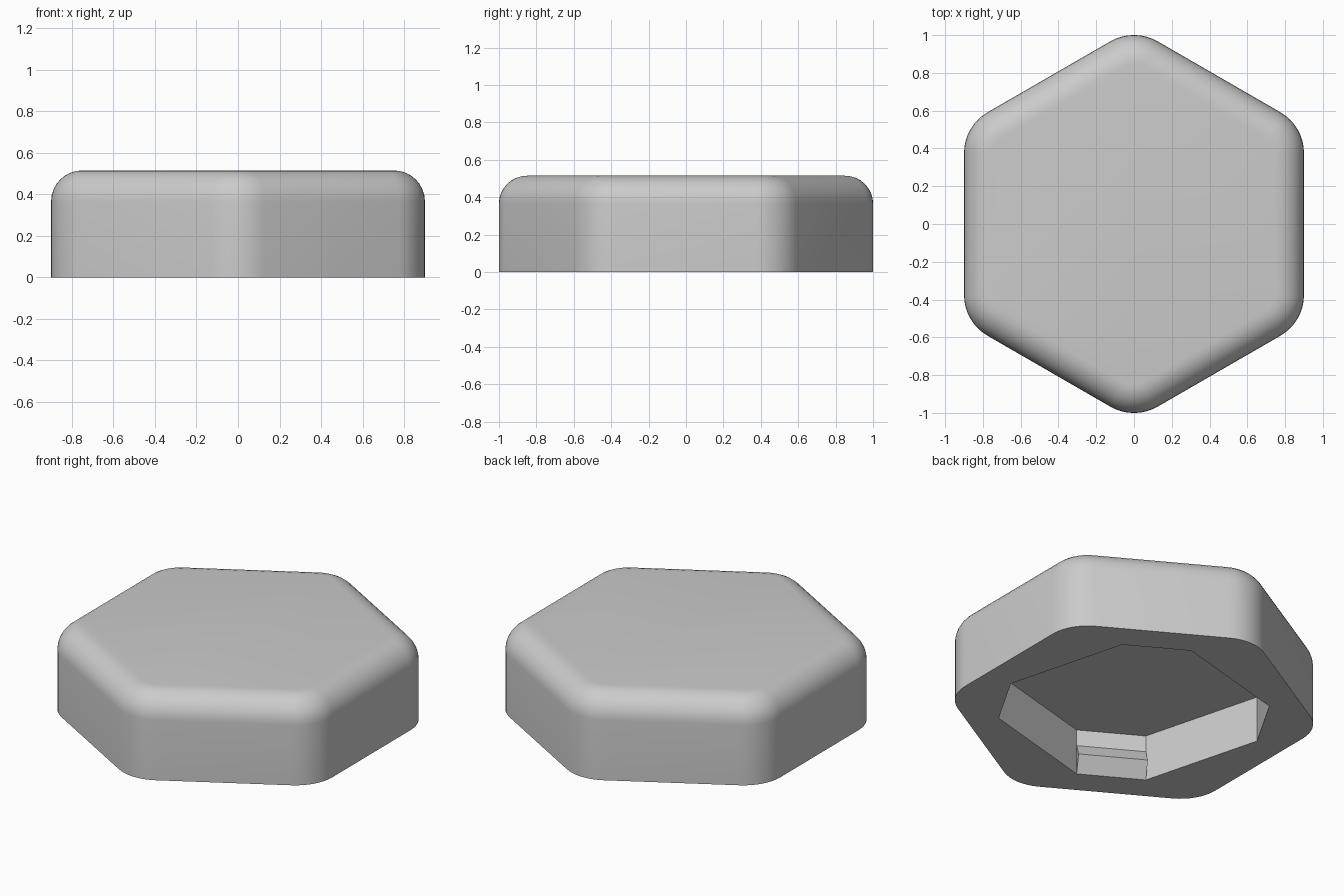
import bpy
import bmesh
from math import cos, sin, pi, radians
from mathutils import Vector

cube = bpy.data.objects.get("Cube")
if cube:
    bpy.data.objects.remove(cube, do_unlink=True)

HEIGHT = 0.515
FLAT = 0.9            # half width across the flats
CORNER = 0.25         # radius of the vertical corners
EDGE = 0.15           # radius of the top edge
POCKET_R = 0.75
POCKET_DEPTH = 0.28
STEPS = 8

# Single grey plastic colour
grey = bpy.data.materials.new("grey plastic")
colour = (0.6, 0.6, 0.6, 1)
grey.diffuse_color = colour
grey.use_nodes = True
bsdf = next(n for n in grey.node_tree.nodes if n.type == 'BSDF_PRINCIPLED')
bsdf.inputs["Base Color"].default_value = colour


def polar(radius, degrees, z=0.0):
    a = radians(degrees)
    return Vector((radius * cos(a), radius * sin(a), z))


def finish(bm, name):
    bmesh.ops.recalc_face_normals(bm, faces=bm.faces)
    mesh = bpy.data.meshes.new(name)
    bm.to_mesh(mesh)
    bm.free()
    mesh.materials.append(grey)
    obj = bpy.data.objects.new(name, mesh)
    bpy.context.collection.objects.link(obj)
    return obj


def hexagon_ring(bm, inset, z):
    """Hexagon with rounded corners, pulled in by the inset."""
    centre_r = (FLAT - CORNER) / cos(pi / 6)
    ring = []
    for corner in range(30, 390, 60):
        for i in range(STEPS + 1):
            turn = corner - 30 + 60 * i / STEPS
            ring.append(bm.verts.new(polar(centre_r, corner, z) + polar(CORNER - inset, turn)))
    return ring


def pocket_ring(bm, z):
    """Square with wide cut corners, turned to line up with the flats."""
    return [bm.verts.new(polar(POCKET_R, mid + side, z))
            for mid in range(60, 420, 90) for side in (-15, 15)]


def bridge(bm, low, high):
    for i in range(len(low)):
        j = (i + 1) % len(low)
        bm.faces.new((low[i], low[j], high[j], high[i]))


# Body: rounded hexagonal shell, hollow underneath
bm = bmesh.new()
rings = [hexagon_ring(bm, 0, 0)]
for i in range(STEPS + 1):
    a = pi / 2 * i / STEPS
    rings.append(hexagon_ring(bm, EDGE * (1 - cos(a)), HEIGHT - EDGE + EDGE * sin(a)))
for low, high in zip(rings, rings[1:]):
    bridge(bm, low, high)
bm.faces.new(rings[-1])

rim, ceiling = pocket_ring(bm, 0), pocket_ring(bm, POCKET_DEPTH)
bridge(bm, rim, ceiling)
bm.faces.new(ceiling)
open_edges = [e for e in bm.edges if e.is_boundary]
bmesh.ops.triangle_fill(bm, use_beauty=True, use_dissolve=False, edges=open_edges)
body = finish(bm, "hexagonal_cap")
bpy.ops.object.select_all(action='DESELECT')
body.select_set(True)
bpy.context.view_layer.objects.active = body
bpy.ops.object.shade_smooth_by_angle(angle=radians(25))

# Clips: triangular ridges on two opposite short pocket walls
for name, mid in (("left_clip", 60), ("right_clip", 240)):
    bm = bmesh.new()
    inward = polar(-0.065, mid)
    ends = []
    for side in (-15, 15):
        foot = polar(POCKET_R, mid + side)
        up = Vector((0, 0, 0.09))
        ends.append([bm.verts.new(p) for p in (foot, foot + inward + up, foot + 2 * up)])
    bridge(bm, *ends)
    for end in ends:
        bm.faces.new(end)
    finish(bm, name)
